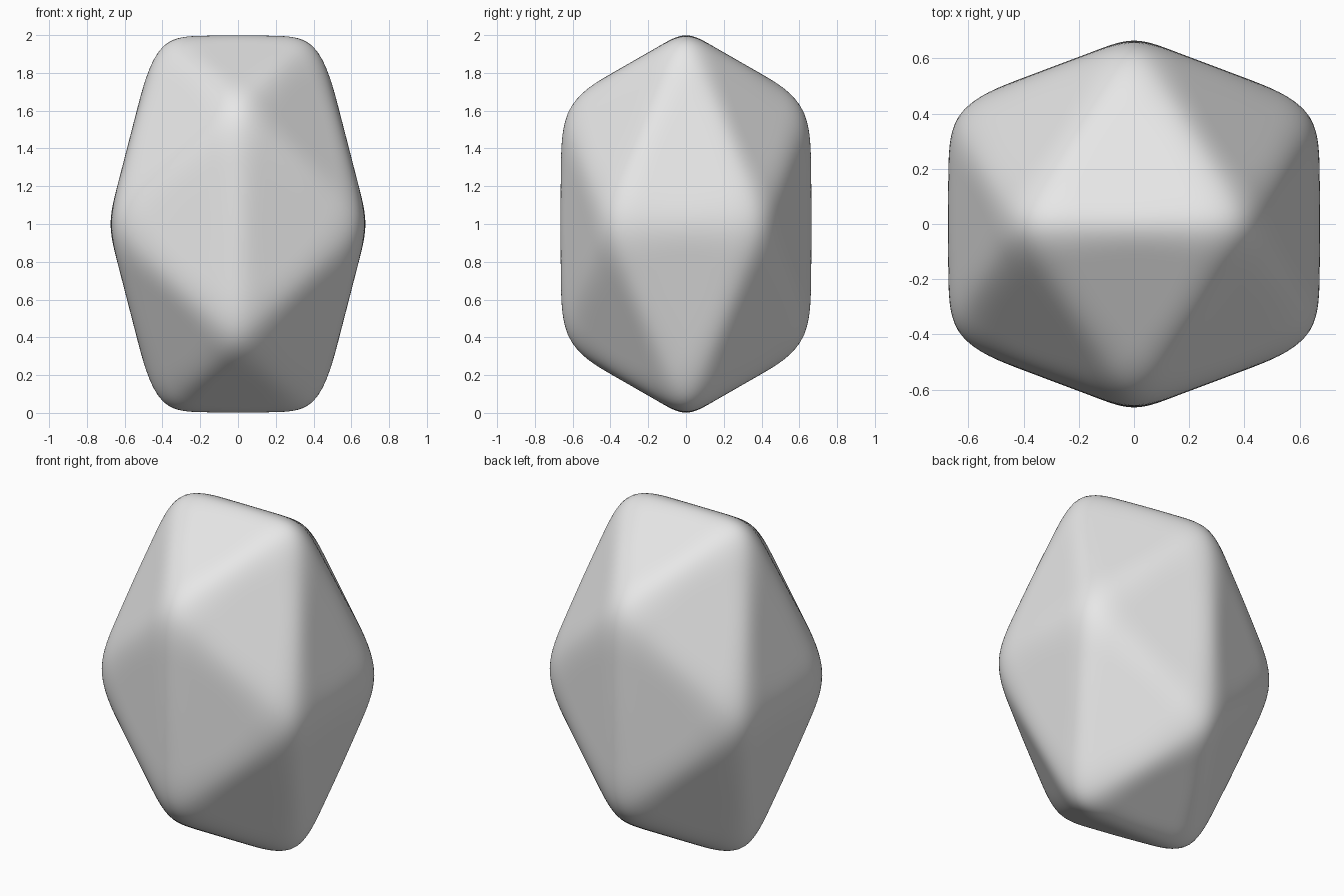
import bpy, bmesh
from itertools import product

# Remove the default cube
cube = bpy.data.objects.get("Cube")
if cube:
    bpy.data.objects.remove(cube, do_unlink=True)

# Single pale grey material
stone = bpy.data.materials.new("pale_grey")
stone.use_nodes = True
GREY = (0.8, 0.8, 0.8, 1.0)
stone.diffuse_color = GREY
stone.node_tree.nodes["Principled BSDF"].inputs["Base Color"].default_value = GREY

# Stretched icosahedron: an edge crosses each axis at the half extents
PHI = (1 + 5 ** 0.5) / 2
HALF = (0.675, 0.665, 1.0)
GROW = 1.0235  # allows for the rounding of the edges

bm = bmesh.new()
for s, t in product((-1, 1), repeat=2):
    for corner in ((s, 0, t * PHI), (s * PHI, t, 0), (0, s * PHI, t)):
        x, y, z = (c / PHI * h * GROW for c, h in zip(corner, HALF))
        bm.verts.new((x, y, z + 1))
bmesh.ops.convex_hull(bm, input=bm.verts)
bmesh.ops.recalc_face_normals(bm, faces=bm.faces)
for face in bm.faces:
    face.smooth = True

mesh = bpy.data.meshes.new("rounded_stone")
bm.to_mesh(mesh)
bm.free()
mesh.materials.append(stone)
body = bpy.data.objects.new("rounded_stone", mesh)
bpy.context.collection.objects.link(body)

# Flat subdivision keeps the facets, then smooth subdivision rounds the edges
for name, kind, levels in (("facets", "SIMPLE", 2), ("rounding", "CATMULL_CLARK", 3)):
    mod = body.modifiers.new(name, "SUBSURF")
    mod.subdivision_type = kind
    mod.levels = mod.render_levels = levels
